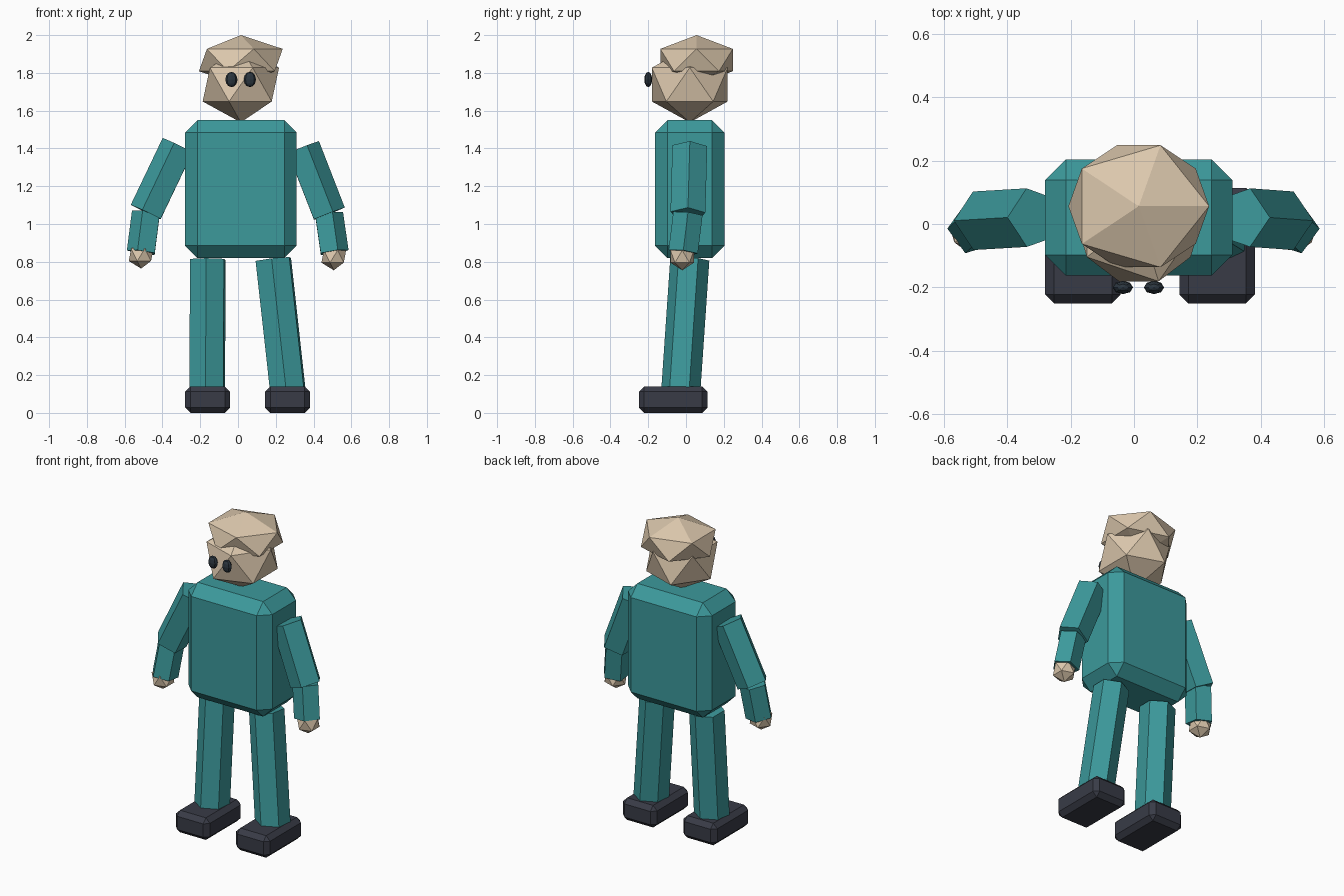
import bpy, bmesh, math
from mathutils import Vector, Matrix

cube = bpy.data.objects.get("Cube")
if cube:
    bpy.data.objects.remove(cube, do_unlink=True)


def material(name, rgb):
    mat = bpy.data.materials.new(name)
    mat.use_nodes = True
    color = (*rgb, 1)
    mat.diffuse_color = color
    mat.node_tree.nodes["Principled BSDF"].inputs["Base Color"].default_value = color
    return mat


TEAL = material("teal cloth", (0.045, 0.32, 0.33))
SKIN = material("tan skin", (0.72, 0.58, 0.42))
SHOE = material("dark slate", (0.04, 0.044, 0.062))
EYE = material("eye black", (0.025, 0.037, 0.05))


def finish(name, bm, mat):
    bmesh.ops.recalc_face_normals(bm, faces=bm.faces)
    mesh = bpy.data.meshes.new(name)
    bm.to_mesh(mesh)
    bm.free()
    mesh.materials.append(mat)
    obj = bpy.data.objects.new(name, mesh)
    bpy.context.collection.objects.link(obj)
    return obj


def placed(center, size):
    return Matrix.Translation(center) @ Matrix.Diagonal((*size, 1))


def chamfered_box(name, low, high, chamfer, mat):
    low, high = Vector(low), Vector(high)
    bm = bmesh.new()
    bmesh.ops.create_cube(bm, size=1, matrix=placed((low + high) / 2, high - low))
    bmesh.ops.bevel(bm, geom=bm.edges[:], offset=chamfer, segments=1,
                    affect='EDGES', profile=0.5)
    return finish(name, bm, mat)


def faceted_ball(name, center, radii, mat):
    bm = bmesh.new()
    bmesh.ops.create_icosphere(bm, subdivisions=1, radius=1, matrix=placed(center, radii))
    return finish(name, bm, mat)


def limb(name, top, bottom, radius, sides, first_angle, mat):
    """Straight prism between two points, one corner at first_angle."""
    top, bottom = Vector(top), Vector(bottom)
    turn = Vector((0, 0, 1)).rotation_difference(top - bottom)
    bm = bmesh.new()
    rings = []
    for end in (bottom, top):
        ring = []
        for i in range(sides):
            a = first_angle + math.tau * i / sides
            offset = Vector((math.cos(a), math.sin(a), 0)) * radius
            ring.append(bm.verts.new(end + turn @ offset))
        rings.append(ring)
        bm.faces.new(ring)
    for i in range(sides):
        j = (i + 1) % sides
        bm.faces.new((rings[0][i], rings[0][j], rings[1][j], rings[1][i]))
    return finish(name, bm, mat)


# Torso, head and cap of hair
chamfered_box("torso", (-0.28, -0.163, 0.82), (0.31, 0.203, 1.55), 0.065, TEAL)
faceted_ball("head", (0.015, 0.02, 1.738), (0.226, 0.236, 0.2), SKIN)
faceted_ball("hair", (0.015, 0.056, 1.868), (0.248, 0.226, 0.132), SKIN)

# Eyes
for side, x in (("right", -0.035), ("left", 0.063)):
    bm = bmesh.new()
    bmesh.ops.create_uvsphere(bm, u_segments=8, v_segments=6, radius=1,
                              matrix=placed((x, -0.2, 1.765), (0.032, 0.021, 0.04)))
    finish(side + "_eye", bm, EYE)

# Arms: shoulder, elbow, wrist and hand centre
arms = {
    "right": ((-0.311, 0.02, 1.414), (-0.48, 0.01, 1.06), (-0.507, -0.015, 0.85),
              (-0.513, -0.02, 0.837), math.pi),
    "left": ((0.338, 0.02, 1.404), (0.475, 0.01, 1.052), (0.504, -0.015, 0.85),
             (0.507, -0.02, 0.828), 0),
}
for side, (shoulder, elbow, wrist, palm, outward) in arms.items():
    limb(side + "_upper_arm", shoulder, elbow, 0.097, 5, outward, TEAL)
    limb(side + "_forearm", elbow, wrist, 0.082, 5, outward, TEAL)
    faceted_ball(side + "_hand", palm, (0.073, 0.073, 0.073), SKIN)

# Legs and shoes
legs = {
    "right": ((-0.16, 0.02, 0.812), (-0.163, -0.03, 0.08), -0.28),
    "left": ((0.187, 0.02, 0.812), (0.268, -0.03, 0.08), 0.143),
}
for side, (hip, ankle, shoe_x) in legs.items():
    limb(side + "_leg", hip, ankle, 0.104, 6, math.radians(-95), TEAL)
    chamfered_box(side + "_shoe", (shoe_x, -0.25, 0), (shoe_x + 0.238, 0.114, 0.14),
                  0.028, SHOE)
